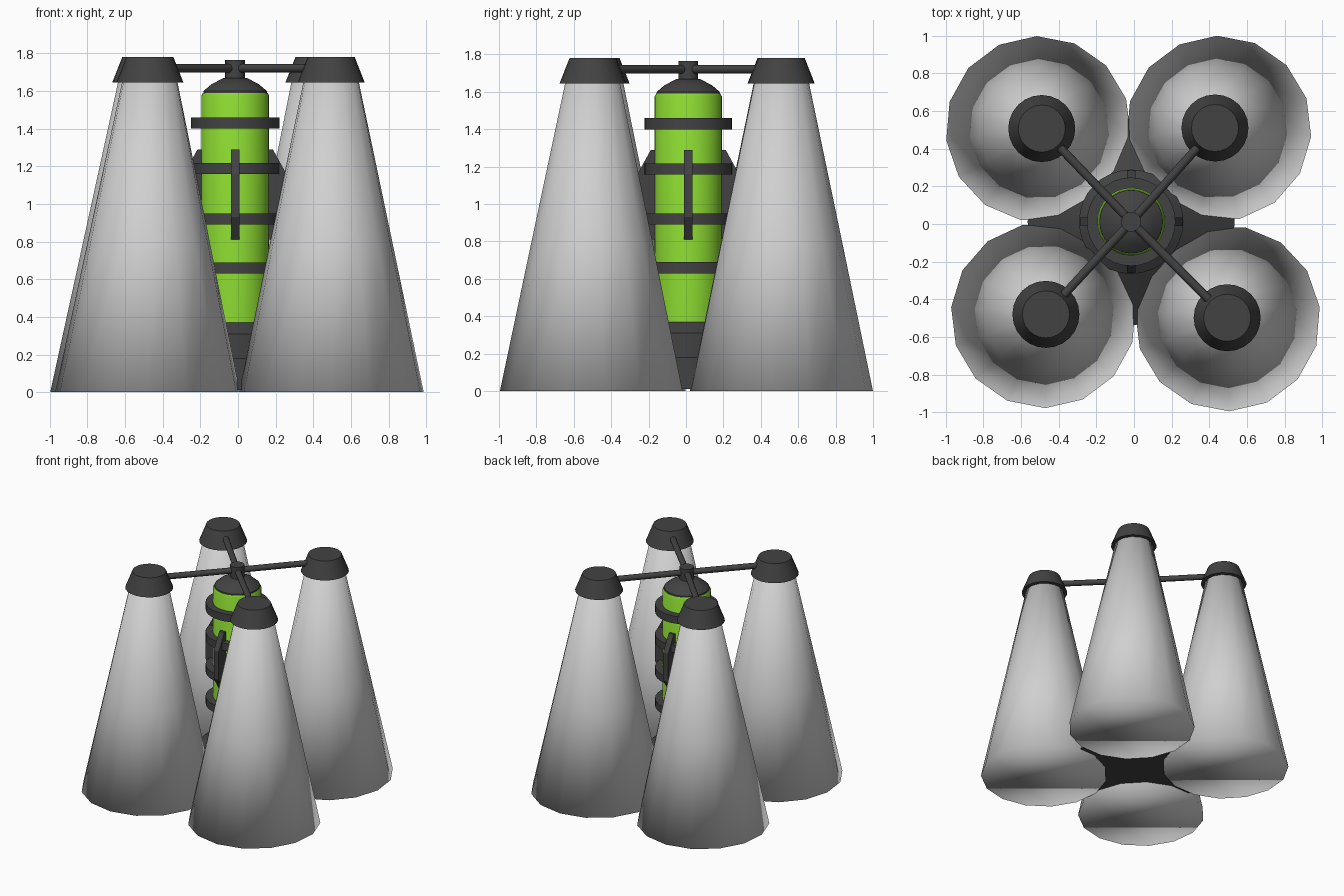
import bpy, bmesh, math
from mathutils import Vector

if "Cube" in bpy.data.objects:
    bpy.data.objects.remove(bpy.data.objects["Cube"])


def material(name, rgb):
    m = bpy.data.materials.new(name)
    m.diffuse_color = (*rgb, 1)
    m.use_nodes = True
    m.node_tree.nodes["Principled BSDF"].inputs["Base Color"].default_value = m.diffuse_color
    return m


LIGHT = material("light grey", (0.63, 0.63, 0.63))
DARK = material("dark grey", (0.055, 0.055, 0.055))
GREEN = material("lime green", (0.26, 0.70, 0.03))


def finish(name, bm, mat, smooth=None):
    bmesh.ops.recalc_face_normals(bm, faces=bm.faces)
    me = bpy.data.meshes.new(name)
    bm.to_mesh(me)
    bm.free()
    ob = bpy.data.objects.new(name, me)
    bpy.context.collection.objects.link(ob)
    me.materials.append(mat)
    if smooth == "all":
        me.shade_smooth()
    elif smooth:
        bpy.ops.object.select_all(action='DESELECT')
        ob.select_set(True)
        bpy.context.view_layer.objects.active = ob
        bpy.ops.object.shade_smooth_by_angle(angle=math.radians(smooth))
    return ob


def lathe(name, rings, sides, mat, phase=0.0, smooth=30):
    """Closed solid from rings of (x, y, z, radius)."""
    bm = bmesh.new()
    loops = []
    for x, y, z, r in rings:
        loops.append([bm.verts.new((x + r * math.cos(phase + i * math.tau / sides),
                                    y + r * math.sin(phase + i * math.tau / sides), z))
                      for i in range(sides)])
    for a, b in zip(loops, loops[1:]):
        for i in range(sides):
            j = (i + 1) % sides
            bm.faces.new((a[i], a[j], b[j], b[i]))
    bm.faces.new(loops[0])
    bm.faces.new(loops[-1])
    return finish(name, bm, mat, smooth)


def rod(name, a, b, r, mat):
    a, b = Vector(a), Vector(b)
    bm = bmesh.new()
    bmesh.ops.create_cone(bm, cap_ends=True, segments=16, radius1=r, radius2=r,
                          depth=(b - a).length)
    bmesh.ops.rotate(bm, verts=bm.verts,
                     matrix=(b - a).to_track_quat('Z', 'Y').to_matrix())
    bmesh.ops.translate(bm, verts=bm.verts, vec=(a + b) / 2)
    return finish(name, bm, mat, 40)


CX, CY = -0.015, 0.012


def core(name, profile, mat, sides=32):
    return lathe(name, [(CX, CY, z, r) for r, z in profile], sides, mat)


# Four tall cones with caps and connecting arms: base centre, top centre, phase
towers = {
    "back_left": ((-0.508, 0.505), (-0.49, 0.507), 91),
    "back_right": ((0.450, 0.507), (0.43, 0.51), 91),
    "front_left": ((-0.480, -0.485), (-0.468, -0.48), -89),
    "front_right": ((0.497, -0.502), (0.495, -0.498), -89),
}
for side, ((bx, by), (tx, ty), ph) in towers.items():
    mx, my = (bx + tx) / 2, (by + ty) / 2
    lathe(side + "_cone", [(bx, by, 0, 0.493), (mx, my, 0.79, 0.328), (tx, ty, 1.67, 0.143)],
          15, LIGHT, math.radians(ph), "all")
    lathe(side + "_cap", [(tx, ty, 1.645, 0.178), (tx, ty, 1.78, 0.125)], 24, DARK)
    rod(side + "_arm", (CX, CY, 1.72), (tx, ty, 1.72), 0.023, DARK)

# Central tank, dome and hub
core("tank", [(0.18, 0.36), (0.18, 1.575), (0.172, 1.59)], GREEN)
core("tank_dome", [(0.17, 1.58), (0.168, 1.60), (0.127, 1.635), (0.065, 1.668)], DARK)
core("hub", [(0.053, 1.65), (0.053, 1.765)], DARK, 20)

# Flared skirt under the tank
core("skirt", [(0.55, 0.012), (0.277, 0.18), (0.277, 0.31), (0.185, 0.37)], DARK)

# Clamp bands
for i, z in enumerate((0.66, 0.92, 1.188, 1.43)):
    core(f"band_{i + 1}", [(0.235, z - 0.03), (0.235, z + 0.03)], DARK)

# Four chamfered vertical fins
for i in range(4):
    d = Vector((math.cos(i * math.pi / 2), math.sin(i * math.pi / 2), 0))
    side = Vector((-d.y, d.x, 0)) * 0.0225
    c = Vector((CX, CY, 0))
    bm = bmesh.new()
    pts = [(0.16, 0.81), (0.20, 0.81), (0.272, 0.93), (0.272, 1.16), (0.20, 1.29), (0.16, 1.29)]
    a = [bm.verts.new(c + d * r + side + Vector((0, 0, z))) for r, z in pts]
    b = [bm.verts.new(c + d * r - side + Vector((0, 0, z))) for r, z in pts]
    bm.faces.new(a)
    bm.faces.new(b[::-1])
    for k in range(len(pts)):
        n = (k + 1) % len(pts)
        bm.faces.new((a[k], a[n], b[n], b[k]))
    finish(f"fin_{i + 1}", bm, DARK)
